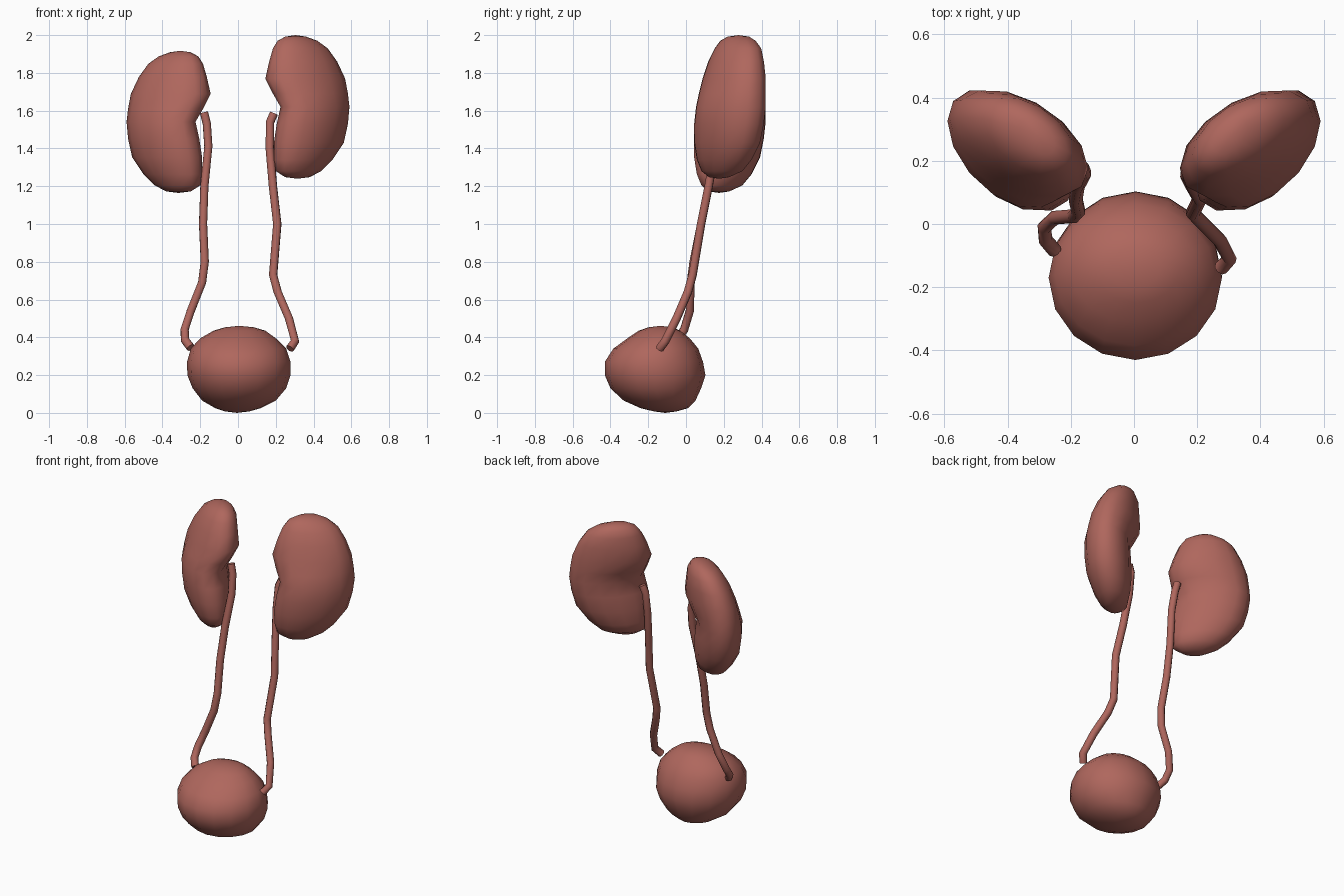
import bpy, bmesh
from math import cos, sin, pi, radians
from mathutils import Vector

if "Cube" in bpy.data.objects:
    bpy.data.objects.remove(bpy.data.objects["Cube"])

mat = bpy.data.materials.new("organ_red")
mat.diffuse_color = (0.43, 0.135, 0.11, 1)
mat.use_nodes = True
mat.node_tree.nodes["Principled BSDF"].inputs["Base Color"].default_value = mat.diffuse_color


def add_object(name, mesh):
    obj = bpy.data.objects.new(name, mesh)
    bpy.context.collection.objects.link(obj)
    mesh.materials.clear()
    mesh.materials.append(mat)
    for p in mesh.polygons:
        p.use_smooth = True
    return obj


def loft(name, levels, skew=90, sides=14):
    """Stack of ellipses: (z, x min, x max, y min, y max); skew turns the ellipse."""
    bm = bmesh.new()
    d = radians(skew)
    rings = []
    for z, x0, x1, y0, y1 in levels:
        cx, cy, rx, ry = (x0 + x1) / 2, (y0 + y1) / 2, (x1 - x0) / 2, (y1 - y0) / 2
        rings.append([bm.verts.new((cx + rx * cos(2 * pi * i / sides),
                                    cy + ry * cos(2 * pi * i / sides - d), z))
                      for i in range(sides)])
    for a, b in zip(rings, rings[1:]):
        for i in range(sides):
            j = (i + 1) % sides
            bm.faces.new((a[i], a[j], b[j], b[i]))
    # Rounded poles
    for ring in (rings[0], rings[-1]):
        c = sum((v.co for v in ring), Vector()) / sides
        c.z += -0.008 if ring is rings[0] else 0.008
        tip = bm.verts.new(c)
        for i in range(sides):
            bm.faces.new((ring[i], ring[(i + 1) % sides], tip))
    bmesh.ops.recalc_face_normals(bm, faces=bm.faces)
    mesh = bpy.data.meshes.new(name)
    bm.to_mesh(mesh)
    bm.free()
    return add_object(name, mesh)


def tube(name, pts, radius=0.023):
    cu = bpy.data.curves.new(name + "_path", 'CURVE')
    cu.dimensions = '3D'
    cu.bevel_depth = radius
    cu.bevel_resolution = 2
    cu.use_fill_caps = True
    sp = cu.splines.new('POLY')
    sp.points.add(len(pts) - 1)
    for p, co in zip(sp.points, pts):
        p.co = (*co, 1)
    tmp = bpy.data.objects.new(name + "_tmp", cu)
    bpy.context.collection.objects.link(tmp)
    dg = bpy.context.evaluated_depsgraph_get()
    mesh = bpy.data.meshes.new_from_object(tmp.evaluated_get(dg))
    bpy.data.objects.remove(tmp)
    return add_object(name, mesh)


# Kidneys: bean profile, leaning back at the top, hilum towards the middle;
# the x < 0 one is mirrored, turned the other way and sits lower
bean = [(1.248, .25, .38, .12, .23), (1.28, .20, .44, .08, .30),
        (1.34, .19, .50, .055, .35), (1.43, .19, .56, .04, .395),
        (1.53, .205, .582, .04, .415), (1.62, .225, .59, .05, .425),
        (1.69, .185, .582, .065, .425), (1.77, .145, .567, .085, .425),
        (1.86, .165, .525, .115, .415), (1.93, .185, .475, .15, .40),
        (1.97, .21, .42, .18, .37), (1.992, .25, .36, .22, .335)]
loft("kidney_right", bean, 62)
loft("kidney_left", [(z * 0.99 - 0.063, -b, -a, c, d) for z, a, b, c, d in bean], 118)

# Ureters
tube("ureter_left", [(-.18, .185, 1.59), (-.165, .18, 1.53), (-.157, .16, 1.41),
                     (-.178, .12, 1.2), (-.185, .08, 1.0), (-.176, .04, .8),
                     (-.19, .025, .69), (-.25, .02, .54), (-.283, -.01, .44),
                     (-.28, -.05, .385), (-.25, -.085, .345)])
tube("ureter_right", [(.19, .18, 1.585), (.17, .175, 1.54), (.168, .155, 1.4),
                      (.185, .12, 1.2), (.208, .08, 1.0), (.186, .035, .73),
                      (.21, .01, .64), (.27, -.05, .5), (.302, -.11, .38),
                      (.275, -.14, .34)])

# Bladder
loft("bladder", [(.008, -.07, .06, -.17, -.05), (.025, -.12, .12, -.24, .01),
                 (.065, -.19, .20, -.33, .05), (.13, -.24, .255, -.40, .08),
                 (.20, -.268, .278, -.43, .103), (.27, -.27, .278, -.43, .09),
                 (.34, -.25, .255, -.385, .065), (.395, -.20, .20, -.31, .02),
                 (.435, -.13, .145, -.25, -.03), (.453, -.07, .085, -.20, -.07)],
     sides=16)
